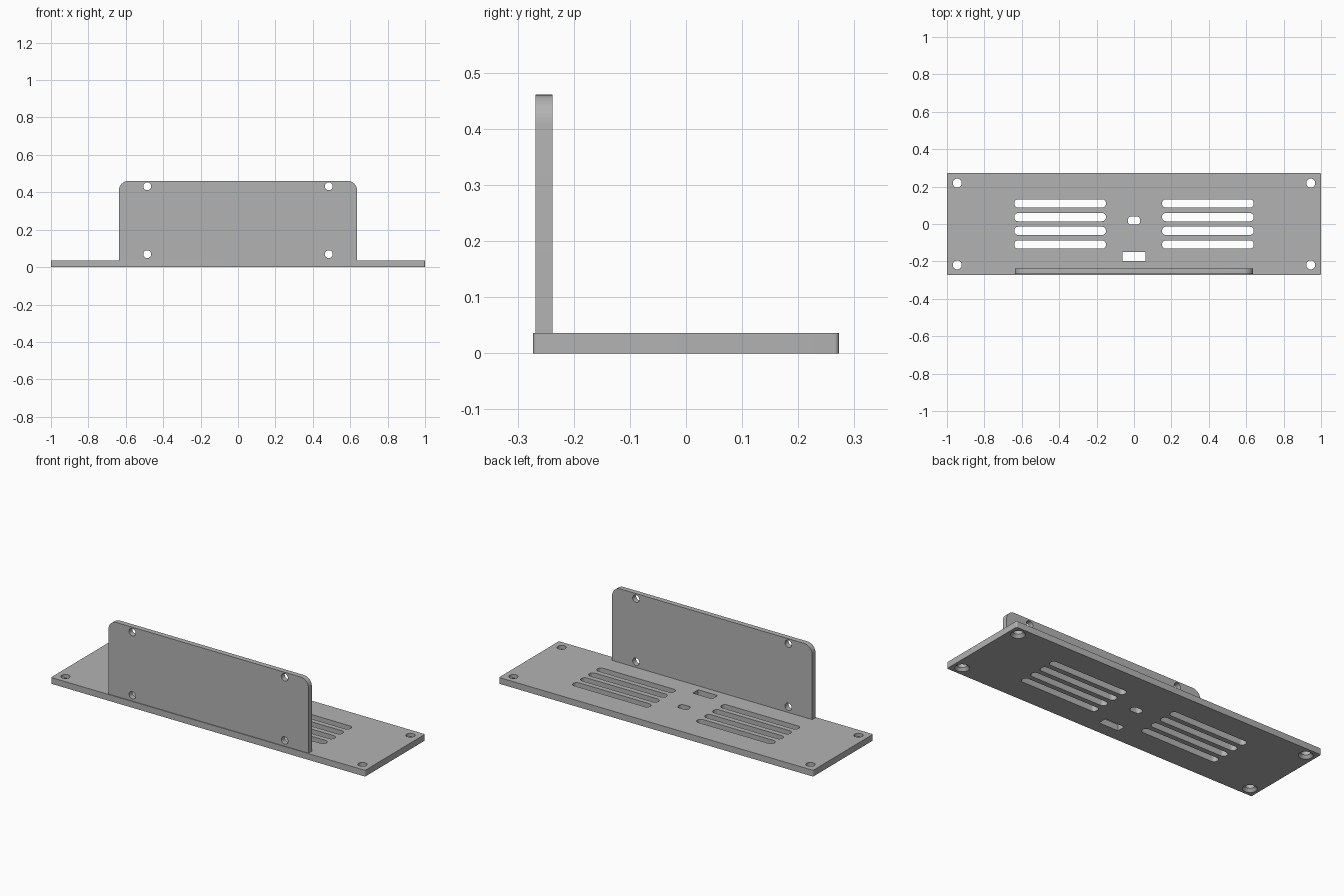
import bpy
import bmesh
from math import cos, sin, pi, radians
from mathutils import Matrix, Vector

cube = bpy.data.objects.get("Cube")
if cube:
    bpy.data.objects.remove(cube, do_unlink=True)

grey = bpy.data.materials.new("plain grey")
grey.use_nodes = True
colour = (0.45, 0.45, 0.45, 1)
grey.diffuse_color = colour
grey.node_tree.nodes["Principled BSDF"].inputs["Base Color"].default_value = colour

STEPS = 8  # segments per rounded corner


def outline(width, height, radii):
    """Rectangle about the origin; radii run anticlockwise from the top right."""
    points = []
    for i, r in enumerate(radii):
        sx = 1 if i in (0, 3) else -1
        sy = 1 if i < 2 else -1
        cx, cy = sx * (width / 2 - r), sy * (height / 2 - r)
        for k in range(STEPS + 1 if r else 1):
            a = (i + k / STEPS) * pi / 2
            points.append((cx + r * cos(a), cy + r * sin(a)))
    return points


def circle(r):
    n = STEPS * 4
    return [(r * cos(2 * pi * k / n), r * sin(2 * pi * k / n)) for k in range(n)]


def loft(bm, layers, x=0, y=0):
    """Closed solid through (outline, z) layers, listed from the bottom up."""
    rings = [[bm.verts.new((x + px, y + py, z)) for px, py in pts] for pts, z in layers]
    bm.faces.new(rings[0][::-1])
    bm.faces.new(rings[-1])
    for low, high in zip(rings, rings[1:]):
        for i in range(len(low)):
            j = (i + 1) % len(low)
            bm.faces.new((low[i], low[j], high[j], high[i]))


def make_object(name, bm, matrix):
    mesh = bpy.data.meshes.new(name)
    bm.to_mesh(mesh)
    bm.free()
    mesh.materials.append(grey)
    obj = bpy.data.objects.new(name, mesh)
    obj.matrix_world = matrix
    bpy.context.collection.objects.link(obj)
    return obj


def cut_plate(name, body, holes, matrix=Matrix()):
    """Subtract the holes from the body, then shade it."""
    plate = make_object(name, body, matrix)
    cutter = make_object(name + "_cutter", holes, matrix)
    cutter.hide_render = True
    mod = plate.modifiers.new("holes", 'BOOLEAN')
    mod.operation = 'DIFFERENCE'
    mod.solver = 'EXACT'
    mod.object = cutter
    bpy.ops.object.select_all(action='DESELECT')
    plate.select_set(True)
    bpy.context.view_layer.objects.active = plate
    bpy.ops.object.modifier_apply(modifier=mod.name)
    bpy.data.objects.remove(cutter, do_unlink=True)
    bpy.ops.object.shade_smooth_by_angle(angle=radians(30))
    return plate


BASE_T, PANEL_T = 0.036, 0.03

# Base plate with slightly eased corners
base = bmesh.new()
edge = outline(2, 0.545, [0.008] * 4)
loft(base, [(edge, 0), (edge, BASE_T)])

holes = bmesh.new()


def through(pts, x, y, depth):
    loft(holes, [(pts, -0.02), (pts, depth + 0.02)], x, y)


for side in (-1, 1):
    # Ventilation slots
    for row in range(4):
        through(outline(0.49, 0.044, [0.02] * 4), side * 0.395, 0.11 - row * 0.0733, BASE_T)
    # Mounting holes, countersunk from below
    for y in (-0.219, 0.219):
        loft(holes, [(circle(0.038), -0.02), (circle(0.038), 0), (circle(0.024), 0.016),
                     (circle(0.024), BASE_T + 0.02)], side * 0.945, y)
# Cable opening and connector window
through(outline(0.066, 0.044, [0.018] * 4), 0, 0.018, BASE_T)
through(outline(0.124, 0.05, [0] * 4), 0, -0.174, BASE_T)
cut_plate("base_plate", base, holes)

# Upright front panel, rounded at its top corners
panel = bmesh.new()
bottom, top = BASE_T - 0.002, 0.461
middle = (bottom + top) / 2
edge = outline(1.274, top - bottom, [0.052, 0.052, 0, 0])
loft(panel, [(edge, 0), (edge, PANEL_T)])

holes = bmesh.new()
for x in (-0.485, 0.485):
    for z in (0.069, 0.432):
        through(circle(0.021), x, z - middle, PANEL_T)
stand = Matrix.Translation(Vector((0, -0.238, middle))) @ Matrix.Rotation(pi / 2, 4, 'X')
cut_plate("front_panel", panel, holes, stand)
